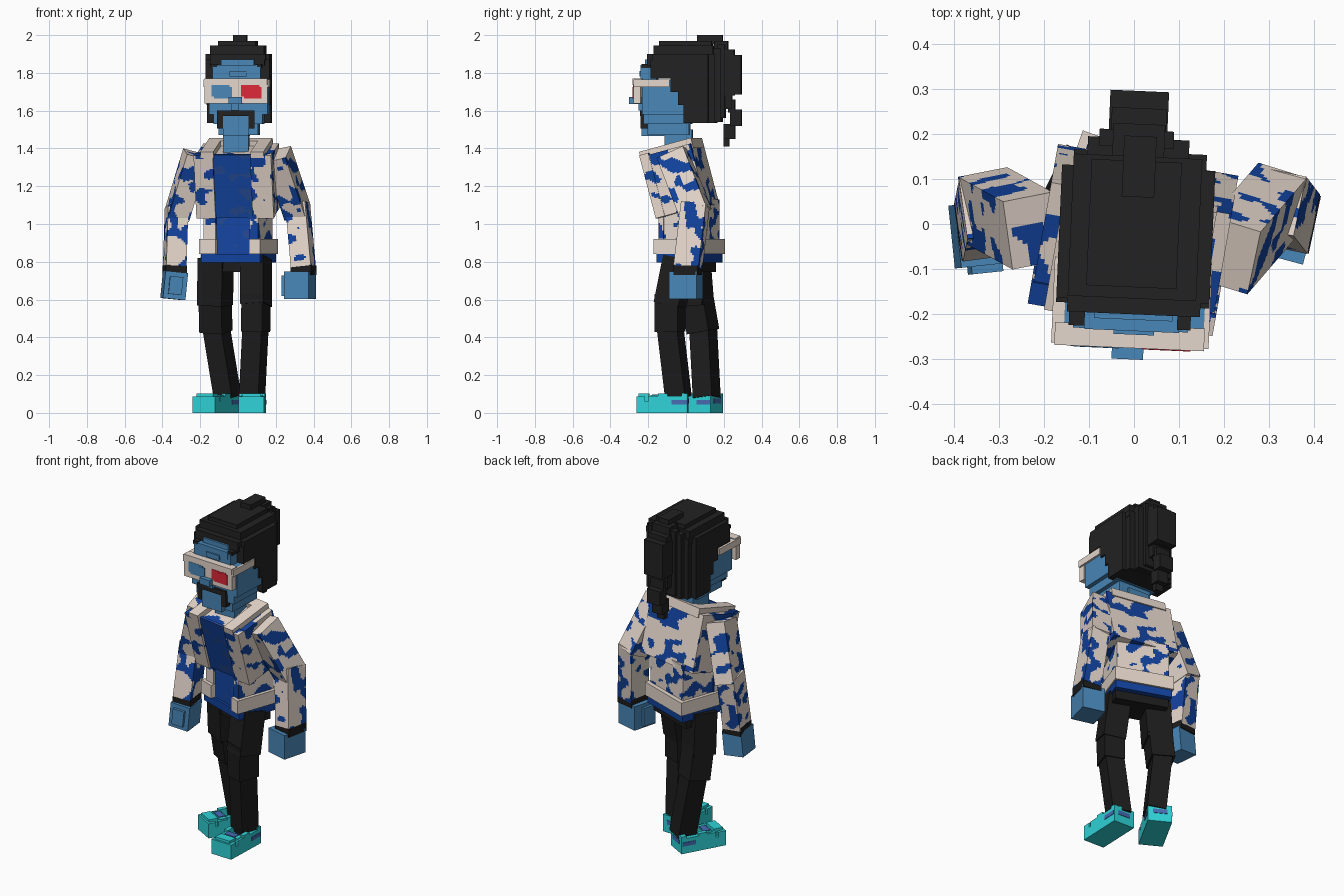
import bpy, bmesh, math
from mathutils import Vector, Matrix, noise

if "Cube" in bpy.data.objects:
    bpy.data.objects.remove(bpy.data.objects["Cube"], do_unlink=True)


def material(name, rgb):
    lin = [(c / 255 / 12.92 if c < 11 else ((c / 255 + 0.055) / 1.055) ** 2.4) for c in rgb]
    m = bpy.data.materials.new(name)
    m.use_nodes = True
    m.diffuse_color = (*lin, 1)
    m.node_tree.nodes["Principled BSDF"].inputs["Base Color"].default_value = (*lin, 1)
    return m


HAIR = material("hair black", (34, 34, 34))
PANTS = material("trouser black", (28, 28, 28))
SKIN = material("blue skin", (73, 135, 184))
CREAM = material("jacket cream", (229, 215, 204))
BLUE = material("camo blue", (17, 66, 158))
SHIRT = material("shirt blue", (20, 70, 164))
SHADE = material("shirt dull blue", (36, 74, 148))
TEAL = material("shoe teal", (47, 212, 217))
PATCH = material("shoe violet", (72, 108, 180))
RED = material("lens red", (222, 40, 56))

CELL = 0.0105


def part(name, mat, boxes, M=Matrix(), second=None, limit=0.16):
    """Join axis-aligned boxes (x0,x1,y0,y1,z0,z1); a second colour adds blotches."""
    bm = bmesh.new()
    for x0, x1, y0, y1, z0, z1 in boxes:
        T = Matrix.Translation(((x0 + x1) / 2, (y0 + y1) / 2, (z0 + z1) / 2))
        bmesh.ops.create_cube(bm, size=1, matrix=T @ Matrix.Diagonal((x1 - x0, y1 - y0, z1 - z0, 1)))
    if second:
        # Cut into small cells, then colour the cells by noise
        for axis in range(3):
            lo = min(v.co[axis] for v in bm.verts)
            hi = max(v.co[axis] for v in bm.verts)
            normal = Vector([float(i == axis) for i in range(3)])
            n = max(1, round((hi - lo) / CELL))
            for k in range(1, n):
                bmesh.ops.bisect_plane(bm, geom=bm.verts[:] + bm.edges[:] + bm.faces[:],
                                       plane_co=normal * (lo + (hi - lo) * k / n), plane_no=normal)
        for f in bm.faces:
            p = M @ f.calc_center_median()
            q = Vector((p.x * 14 + 3.3, p.y * 14 + 7.7, p.z * 16 + 1.4))
            f.material_index = int(noise.noise(q) > limit)
    me = bpy.data.meshes.new(name)
    bm.to_mesh(me)
    bm.free()
    me.materials.append(mat)
    if second:
        me.materials.append(second)
    ob = bpy.data.objects.new(name, me)
    ob.matrix_world = M
    bpy.context.collection.objects.link(ob)
    return ob


def limb(name, mat, a, b, w, d, second=None, yaw=0):
    """Box running from a to b, its width kept close to the yawed x axis."""
    a, b = Vector(a), Vector(b)
    z = (b - a).normalized()
    side = Vector((math.cos(math.radians(yaw)), math.sin(math.radians(yaw)), 0))
    x = (side - z * z.dot(side)).normalized()
    M = Matrix((x, z.cross(x), z)).transposed().to_4x4()
    M.translation = a
    part(name, mat, [(-w / 2, w / 2, -d / 2, d / 2, 0, (b - a).length)], M, second)


def frame(loc, yaw=0, pitch=0):
    return (Matrix.Translation(loc) @ Matrix.Rotation(math.radians(yaw), 4, 'Z')
            @ Matrix.Rotation(math.radians(pitch), 4, 'X'))


# Head, turned slightly
H = frame((0, 0, 0), -2.5)
part("head", SKIN, [(-.145, .165, -.225, .03, 1.58, 1.765),
                    (-.12, .14, -.22, .03, 1.53, 1.60),
                    (-.095, .115, -.20, .02, 1.47, 1.55),
                    (-.125, .13, -.235, -.15, 1.75, 1.832),
                    (-.10, .11, -.237, -.15, 1.80, 1.842),
                    (-.08, .095, -.212, -.15, 1.83, 1.87),
                    (-.035, .055, -.245, -.2, 1.78, 1.81)], H)
part("chin", SKIN, [(-.07, .065, -.232, -.06, 1.465, 1.575)], H)
part("nose", SKIN, [(-.037, .033, -.30, -.22, 1.635, 1.672),
                    (-.025, .015, -.25, -.22, 1.60, 1.64)], H)
part("neck", SKIN, [(-.075, .06, -.11, .035, 1.33, 1.50)], H)
part("beard", HAIR, [(-.10, .097, -.240, -.20, 1.572, 1.602),
                     (-.10, -.07, -.236, -.19, 1.505, 1.59),
                     (.065, .097, -.236, -.19, 1.505, 1.59)], H)

# Hair: stepped cap, sides, back and top knot
part("hair", HAIR, [(-.165, .175, -.17, .125, 1.85, 1.90),
                    (-.14, .155, -.200, .16, 1.868, 1.90),
                    (-.14, .145, -.165, .15, 1.89, 1.945),
                    (-.10, .10, -.14, .14, 1.93, 1.97),
                    (-.165, .175, -.18, .0, 1.77, 1.87),
                    (-.165, .175, -.075, .02, 1.70, 1.87),
                    (-.165, .175, -.035, .05, 1.63, 1.80),
                    (-.165, .175, -.005, .125, 1.535, 1.87),
                    (-.135, .15, .10, .16, 1.535, 1.90),
                    (-.11, .115, .14, .19, 1.54, 1.93),
                    (-.085, .08, .17, .208, 1.56, 1.95),
                    (-.135, -.10, -.23, -.15, 1.825, 1.846),
                    (.105, .135, -.23, -.15, 1.825, 1.846),
                    (-.14, -.08, -.200, -.15, 1.84, 1.88),
                    (.09, .15, -.200, -.15, 1.84, 1.88)], H)
part("ponytail", HAIR, [(-.03, .042, .06, .195, 1.95, 2.0),
                        (-.055, .06, .15, .222, 1.70, 1.97),
                        (-.06, .062, .18, .257, 1.68, 1.925),
                        (-.065, .065, .18, .295, 1.685, 1.895),
                        (-.06, .055, .18, .245, 1.61, 1.70),
                        (-.045, .045, .235, .295, 1.52, 1.605),
                        (-.045, .045, .225, .26, 1.59, 1.66),
                        (-.035, .035, .20, .26, 1.45, 1.53),
                        (-.025, .025, .20, .23, 1.41, 1.46)], H)

# Glasses
part("glasses_frame", CREAM, [(-.165, .167, -.275, -.225, 1.735, 1.77),
                              (-.165, .167, -.272, -.235, 1.638, 1.74),
                              (-.172, -.145, -.27, -.08, 1.725, 1.765),
                              (.155, .177, -.27, -.08, 1.725, 1.765)], H)
for nm, m, c in (("right_lens", SKIN, -.075), ("left_lens", RED, .083)):
    part(nm, m, [(c - .040, c + .054, -.277, -.270, 1.665, 1.725),
                 (c - .054, c + .042, -.2765, -.270, 1.675, 1.735)], H)

# Chest of the jacket, leaning forward and turned
C = frame((0, -.037, 1.24), -10, 15)
part("jacket_chest", CREAM, [(-.203, .203, -.115, .14, -.18, .155),
                             (-.208, -.105, -.14, -.09, -.18, .165),
                             (.095, .208, -.14, -.09, -.18, .165)], C, BLUE)
part("collar", CREAM, [(-.17, -.10, -.142, .13, .15, .185),
                       (.10, .17, -.142, .13, .15, .185),
                       (-.17, .17, .085, .146, .13, .185)], C)
part("shirt_top", SHIRT, [(-.107, .097, -.127, -.112, -.18, .165)], C, SHADE, .3)

# Waist and hips, turned further
W = frame((.002, .018, .96), -19.5)
part("jacket_waist", CREAM, [(-.152, .152, -.10, .115, -.13, .17),
                             (-.154, -.085, -.12, -.09, -.13, .10),
                             (.105, .154, -.12, -.09, -.13, .10)], W, BLUE)
part("shirt_bottom", SHIRT, [(-.087, .107, -.109, -.098, -.13, .13)], W, SHADE, .3)
part("jacket_hem", CREAM, [(-.172, -.14, -.135, .14, -.12, -.04),
                           (.14, .172, -.135, .14, -.12, -.04),
                           (-.172, .172, .10, .14, -.12, -.04),
                           (-.172, -.08, -.14, -.095, -.12, -.04),
                           (.108, .172, -.14, -.095, -.12, -.04)], W)
part("hem_band", BLUE, [(-.165, .165, -.125, .128, -.165, -.118)], W)
part("hips", PANTS, [(-.155, .155, -.09, .095, -.215, -.155)], W)

# Arms: shoulder, elbow, wrist
arms = {"right": ((-.225, -.015, 1.37), (-.325, .04, 1.04), (-.335, -.01, .77), 8),
        "left": ((.212, -.07, 1.37), (.315, .05, 1.06), (.346, .01, .77), -12)}
for side, (s, e, w, yaw) in arms.items():
    s, e, w = Vector(s), Vector(e), Vector(w)
    limb(side + "_upper_sleeve", CREAM, s, e, .115, .155, BLUE, yaw)
    limb(side + "_forearm_sleeve", CREAM, e + Vector((0, 0, .05)), w, .108, .135, BLUE, yaw)
    limb(side + "_cuff", PANTS, w + Vector((0, 0, .01)), w + Vector((0, 0, -.04)), .112, .13, yaw=yaw)
part("right_hand", SKIN, [(-.06, .06, -.07, .07, -.07, .075),
                          (-.035, .035, -.087, -.065, -.045, .05)],
     frame((-.338, -.022, .672), 6) @ Matrix.Rotation(.1, 4, 'Y'))
part("left_hand", SKIN, [(-.068, .068, -.075, .075, -.07, .075),
                         (-.085, -.06, -.06, .02, -.055, .055)], frame((.328, .0, .673), -15))

# Legs: hip, mid thigh, knee, ankle, yaw, thigh width
legs = {"right": ((-.118, .035, .82), (-.122, .055, .57), (-.117, .09, .43), (-.055, .11, .08), -26, .145),
        "left": ((.095, -.035, .82), (.096, -.085, .57), (.093, -.085, .43), (.074, -.04, .08), -20, .13)}
for side, (h, t, k, a, yaw, w) in legs.items():
    limb(side + "_thigh", PANTS, h, t, w, .14, yaw=yaw)
    limb(side + "_knee", PANTS, Vector(t) + Vector((0, 0, .06)), k, w - .012, .13, yaw=yaw)
    limb(side + "_shin", PANTS, Vector(k) + Vector((0, 0, .03)), a, .108, .112, yaw=yaw)

# Shoes: stepped blocks with violet patches
shoes = {"right": frame((-.115, .045, 0), -29), "left": frame((.075, -.125, 0), -2)}
for side, M in shoes.items():
    part(side + "_shoe", TEAL, [(-.068, .068, -.136, .136, 0, .06),
                                (-.068, .068, -.136, -.09, .05, .088),
                                (-.05, .05, -.125, -.07, .05, .103),
                                (-.068, -.042, -.075, .136, .05, .09),
                                (.042, .068, -.075, .136, .05, .09),
                                (-.068, -.042, -.02, .03, .05, .103),
                                (.042, .068, -.02, .03, .05, .103),
                                (-.055, .055, -.06, -.01, .05, .094),
                                (-.068, .068, .105, .136, .05, .103)], M)
    part(side + "_shoe_patch", PATCH, [(-.071, .071, .05, .132, .045, .068),
                                       (-.04, .03, -.055, -.015, .09, .098),
                                       (-.04, .04, .13, .139, .05, .075)], M)
